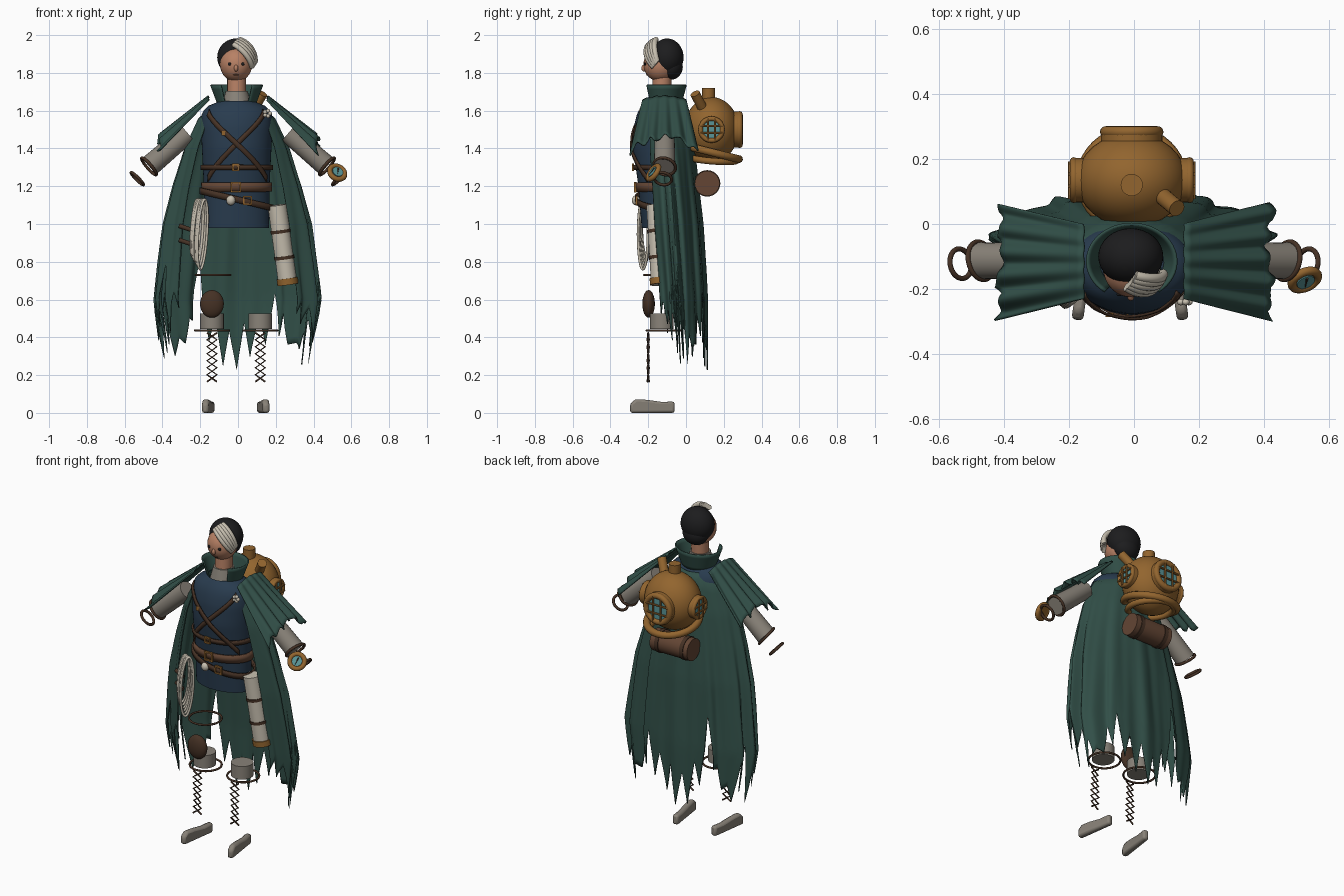
import bpy, bmesh, math, random
from math import sin, cos, pi, radians
from mathutils import Vector

random.seed(4)
if "Cube" in bpy.data.objects:
    bpy.data.objects.remove(bpy.data.objects["Cube"])


def material(name, r, g, b):
    m = bpy.data.materials.new(name)
    m.use_nodes = True
    m.diffuse_color = (r, g, b, 1)
    bsdf = next(n for n in m.node_tree.nodes if n.type == 'BSDF_PRINCIPLED')
    bsdf.inputs["Base Color"].default_value = (r, g, b, 1)
    return m


GREEN = material("cape_green", .031, .078, .064)
BLUE = material("tunic_blue", .022, .045, .078)
GOLD = material("brass", .29, .13, .028)
DARK = material("dark_leather", .06, .031, .018)
LEATHER = material("leather", .125, .06, .034)
SKIN = material("skin", .48, .22, .13)
BLACK = material("hair_black", .012, .012, .013)
WHITE = material("cloth_white", .57, .52, .43)
LINEN = material("linen_grey", .25, .225, .19)
GLASS = material("glass_teal", .1, .3, .31)


# ---- helpers ----
def finish(ob, name, mat, angle=40):
    ob.name = ob.data.name = name
    ob.data.materials.append(mat)
    if ob.type == 'MESH':
        bpy.ops.object.select_all(action='DESELECT')
        ob.select_set(True)
        bpy.context.view_layer.objects.active = ob
        bpy.ops.object.shade_smooth_by_angle(angle=radians(angle))
    return ob


def add_mesh(bm, name, mat, angle=40):
    bmesh.ops.recalc_face_normals(bm, faces=bm.faces)
    me = bpy.data.meshes.new(name)
    bm.to_mesh(me)
    bm.free()
    ob = bpy.data.objects.new(name, me)
    bpy.context.collection.objects.link(ob)
    return finish(ob, name, mat, angle)


def grid(name, nu, nv, fn, mat, thick=0.0, angle=50):
    """Sheet of nu by nv quads through fn(u, v)."""
    bm = bmesh.new()
    rows = [[bm.verts.new(fn(i / nu, j / nv)) for i in range(nu + 1)] for j in range(nv + 1)]
    for a, b in zip(rows, rows[1:]):
        for i in range(nu):
            bm.faces.new((a[i], a[i + 1], b[i + 1], b[i]))
    bmesh.ops.remove_doubles(bm, verts=bm.verts, dist=1e-5)
    ob = add_mesh(bm, name, mat, angle)
    if thick:
        mod = ob.modifiers.new("thickness", 'SOLIDIFY')
        mod.thickness, mod.offset = thick, 0
    return ob


def ball(name, loc, radii, mat):
    bpy.ops.mesh.primitive_uv_sphere_add(segments=32, ring_count=20, location=loc)
    ob = bpy.context.object
    ob.scale = radii
    return finish(ob, name, mat, 60)


def rod(name, a, b, r1, mat, r2=None, sides=24):
    a, b = Vector(a), Vector(b)
    bpy.ops.mesh.primitive_cone_add(vertices=sides, radius1=r1, radius2=r1 if r2 is None else r2,
                                    depth=(b - a).length, location=(a + b) / 2,
                                    rotation=(b - a).to_track_quat('Z', 'Y').to_euler())
    return finish(bpy.context.object, name, mat)


def ring(name, loc, normal, big, small, mat):
    bpy.ops.mesh.primitive_torus_add(major_radius=big, minor_radius=small, major_segments=40, minor_segments=10,
                                     location=loc, rotation=Vector(normal).to_track_quat('Z', 'Y').to_euler())
    return finish(bpy.context.object, name, mat, 70)


def tube(name, pts, r, mat, cyclic=False):
    cu = bpy.data.curves.new(name, 'CURVE')
    cu.dimensions, cu.bevel_depth, cu.bevel_resolution, cu.use_fill_caps = '3D', r, 2, True
    sp = cu.splines.new('POLY')
    sp.points.add(len(pts) - 1)
    for p, co in zip(sp.points, pts):
        p.co = (*co, 1)
    sp.use_cyclic_u = cyclic
    sp.use_smooth = True
    ob = bpy.data.objects.new(name, cu)
    bpy.context.collection.objects.link(ob)
    return finish(ob, name, mat)


def box(name, loc, size, mat):
    bpy.ops.mesh.primitive_cube_add(size=1, location=loc)
    ob = bpy.context.object
    ob.scale = size
    return finish(ob, name, mat, 20)


def lookup(table, x):
    """Piecewise linear reading of rows sorted by rising first value."""
    if x <= table[0][0]:
        return table[0][1:]
    for p, q in zip(table, table[1:]):
        if x <= q[0]:
            t = (x - p[0]) / (q[0] - p[0])
            return [m + (n - m) * t for m, n in zip(p[1:], q[1:])]
    return table[-1][1:]


CX = -.007

# ---- tunic: rows of height, half width, half depth ----
TORSO = [(.98, .172, .105), (1.2, .174, .122), (1.4, .184, .15), (1.52, .19, .145), (1.58, .186, .13),
         (1.62, .165, .112), (1.65, .09, .085)]


def on_torso(ang, z, off=0.0):
    rx, ry = lookup(TORSO, z)
    return (CX + (rx + off) * sin(ang), -.13 - (ry + off) * cos(ang), z)


grid("tunic", 48, 28, lambda u, v: on_torso(u * 2 * pi, .98 + .67 * v), BLUE)


# ---- belts and chest straps that follow the tunic ----
def belt(name, z, half, mat, off=.008, slope=0.0):
    grid(name, 48, 1, lambda u, v: on_torso(u * 2 * pi, z - slope * sin(u * 2 * pi) + half * (2 * v - 1), off),
         mat, .01)


belt("chest_belt", 1.3, .013, DARK)
belt("waist_belt", 1.195, .024, LEATHER)
belt("hip_belt", 1.13, .017, DARK, .018, .045)
for s in (-1, 1):
    grid("cross_strap", 20, 1, lambda u, v: on_torso(s * (-.9 + 1.9 * u), 1.59 - .35 * u + .036 * (v - .5), .009 + .004 * s),
         DARK, .008)


def buckle(x, z, y, w):
    for k in (-1, 1):
        box("buckle_side", (x + k * w, y, z), (.009, .012, 2 * w + .009), GOLD)
        box("buckle_bar", (x, y, z + k * w), (2 * w, .012, .009), GOLD)


buckle(-.012, 1.3, -.281, .015)
buckle(-.012, 1.195, -.268, .024)
buckle(.05, 1.125, -.262, .02)
box("strap_clasp", (-.075, -.28, 1.48), (.025, .012, .025), GOLD)
ball("belt_pouch", (-.038, -.265, 1.125), (.024, .022, .026), WHITE)
for a in range(5):
    ball("shoulder_flower", (.155 + .014 * cos(a * 1.26), -.24, 1.585 + .014 * sin(a * 1.26)), (.011, .01, .011), WHITE)

# ---- neck and head ----
rod("shirt_collar", (CX, -.13, 1.6), (CX, -.13, 1.705), .085, LINEN, .058)
rod("neck", (CX, -.13, 1.67), (CX, -.125, 1.79), .05, SKIN)
ball("face", (-.01, -.135, 1.845), (.085, .09, .092), SKIN)
ball("hair", (-.01, -.1, 1.882), (.1, .087, .1), BLACK)
ball("nape_hair", (-.01, -.08, 1.832), (.078, .063, .068), BLACK)
ball("nose", (-.01, -.222, 1.825), (.011, .014, .018), SKIN)
ball("mouth", (-.01, -.205, 1.79), (.016, .006, .004), LEATHER)
for x in (-.045, .025):
    ball("eye", (x, -.216, 1.847), (.009, .006, .009), BLACK)

# head wrap: overlapping cloth rolls from crown to cheek
for k in range(5):
    t = k / 4
    a = Vector((-.2, -.75, .75)).lerp(Vector((.1, -.35, .95)), t)
    b = Vector((.8, -.47, -.42)).lerp(Vector((1, -.3, -.15)), t)
    path = []
    for i in range(13):
        d = a.lerp(b, i / 12).normalized()
        path.append((-.005 + d.x * .1, -.125 + d.y * .098, 1.876 + d.z * .107))
    tube("head_wrap", path, .015, WHITE)

# ---- stand collar ----
grid("cape_collar", 40, 5, lambda u, v: (CX + (.095 + .042 * v) * sin((2 * u - 1) * 2.5),
                                         -.115 + (.085 + .03 * v) * cos((2 * u - 1) * 2.5),
                                         1.625 + .112 * v), GREEN, .008)

# ---- long cape: rows of height, half width, centre y, half depth ----
CAPE = [(.25, .385, -.03, .135), (.6, .43, -.048, .152), (1.0, .382, -.075, .158), (1.2, .335, -.09, .152),
        (1.4, .275, -.105, .148), (1.56, .2, -.115, .13), (1.62, .12, -.115, .1)]
KNOTS = 48
hem_points = []
for k in range(KNOTS + 1):
    side = abs(2 * k / KNOTS - 1)
    tear = .17 * math.exp(-((side - .22) / .06) ** 2)
    tip = .22 + .15 * random.random() + .3 * side ** 5 + tear
    hem_points.append((k / KNOTS, tip + (k % 2) * random.uniform(.08, .34)))


def cape(u, v):
    ang = (2 * u - 1) * 2.3
    z = 1.62 + (lookup(hem_points, u)[0] - 1.62) * v
    rx, yc, ry = lookup(CAPE, z)
    fold = min(1, v * 1.5) * (.04 * sin(ang * 13 + 2 * v) + .02 * sin(ang * 23 + 1))
    depth = cos(ang) * abs(cos(ang)) ** .35
    return (CX + rx * (1 + fold) * sin(ang), yc + ry * (1 + fold * 1.1) * depth, z)


grid("long_cape", KNOTS * 4, 36, cape, GREEN, .006, 60)

# ---- shoulder capes, sleeves, cuffs and wrist rings ----
for s in (-1, 1):
    jag = [(k / 14, random.uniform(-.08, .04)) for k in range(15)]

    def shoulder(u, v):
        w, v = 2 * u - 1, v * (1 + lookup(jag, u)[0] * v)
        fold = .01 * sin(w * 15 + s) * (.2 + v)
        return (s * (.155 + .268 * v + fold * .6), -.115 + w * (.115 + .065 * v),
                1.677 - .222 * v - .05 * w * w * (.4 + v) + fold)

    grid("shoulder_cape", 56, 14, shoulder, GREEN, .008, 60)
    arm = Vector((s * .76, 0, -.65))
    end = Vector((s * .471, -.113, 1.305))
    rod("sleeve", end - arm * .27, end, .052, LINEN, .057)
    ring("sleeve_cuff", end, (s * .76, -.2, -.65), .059, .008, DARK)
    ring("wrist_ring", (s * .533, -.122, 1.24), (s * .7, -.15, -.7), .046, .008, DARK)

# ---- wrist compass ----
facing = Vector((.35, -.75, .55)).normalized()
dial = Vector((.525, -.172, 1.272))
rod("compass_body", dial - facing * .012, dial + facing * .006, .046, GOLD)
ring("compass_rim", dial, facing, .042, .014, GOLD)
rod("compass_glass", dial, dial + facing * .011, .029, GLASS)
across = facing.cross(Vector((0, 0, 1))).normalized()
needle = facing.cross(across) + across * .4
rod("compass_needle", dial + facing * .012 - needle * .02, dial + facing * .012 + needle * .02, .004, DARK, .001, 8)

# ---- rope coil on one hip ----
for k in range(6):
    w, h = .018 + .003 * (k % 3), .15 + .007 * k
    tube("rope_coil", [(-.228 + .008 * k + w * cos(a * pi / 16) + .012 * sin(a * pi / 16),
                        -.208 - .004 * k + .026 * cos(a * pi / 16),
                        1.13 - h + h * sin(a * pi / 16)) for a in range(32)], .007, WHITE, True)
for z in (.98, .905):
    rod("hip_peg", (-.31, -.16, z + .01), (-.25, -.18, z - .01), .012, DARK, sides=10)

# ---- map tube on the other hip ----
top, low = Vector((.207, -.16, 1.1)), Vector((.264, -.135, .68))
rod("map_tube", top, low, .05, WHITE)
for t, h, r, mat in ((.33, .02, .054, DARK), (.66, .02, .054, DARK), (.96, .04, .056, GOLD)):
    rod("tube_band", top.lerp(low, t - h), top.lerp(low, t + h), r, mat)

# ---- legs: cuffs, rings, lacing and shoes ----
for s in (-1, 1):
    x = -.01 + s * .128
    rod("trouser_cuff", (x, -.128, .445), (x, -.128, .525), .063, LINEN)
    ring("garter_ring", (x, -.118, .437), (0, 0, 1), .09, .006, DARK)
    for side in (-1, 1):
        tube("boot_lacing", [(x + side * (.026 if i % 2 else -.026), -.2 + .004 * side * (i % 3 - 1), .165 + .037 * i)
                             for i in range(8)], .005, DARK)
    profile = [(-.118, 0), (.118, 0), (.118, .06), (.05, .058), (-.03, .069), (-.09, .073), (-.118, .048)]
    bm = bmesh.new()
    face = bm.faces.new([bm.verts.new((-.018, y, z)) for y, z in profile])
    new = bmesh.ops.extrude_face_region(bm, geom=[face])["geom"]
    bmesh.ops.translate(bm, vec=(.036, 0, 0), verts=[g for g in new if isinstance(g, bmesh.types.BMVert)])
    shoe = add_mesh(bm, "shoe", LINEN)
    shoe.location = (-.012 + s * .146, -.178, 0)
    shoe.rotation_euler.z = s * radians(8)
    bev = shoe.modifiers.new("rounding", 'BEVEL')
    bev.width, bev.segments = .012, 2
ring("thigh_ring", (-.132, -.13, .73), (0, 0, 1), .092, .006, DARK)
ball("knee_pad", (-.138, -.198, .577), (.063, .033, .073), DARK)

# ---- diving helmet on the back ----
HELM = Vector((CX, .135, 1.5))
ball("helmet_dome", HELM, (.17, .145, .172), GOLD)


def porthole(normal, dist, r):
    n, up = Vector(normal), Vector((0, 0, 1))
    c = HELM + n * dist
    side = n.cross(up)
    rod("porthole_frame", c - n * .06, c - n * .005, r * .95, GOLD, sides=32)
    rod("porthole_glass", c - n * .006, c + n * .004, r * .7, GLASS, sides=32)
    ring("porthole_rim", c, n, r * .8, r * .18, GOLD)
    for k in (-.26, .26):
        for a, b in ((side, up), (up, side)):
            mid = c + n * .012 + a * r * k
            rod("porthole_bar", mid - b * r * .8, mid + b * r * .8, .006, GOLD, sides=8)


porthole((0, 1, 0), .148, .1)
porthole((1, 0, 0), .178, .072)
porthole((-1, 0, 0), .178, .072)
rod("top_valve", HELM + Vector((0, -.015, .12)), HELM + Vector((0, -.015, .22)), .034, GOLD)
rod("air_pipe", (.07, .1, 1.59), (.132, .048, 1.69), .026, GOLD)
ring("helmet_base", HELM + Vector((0, 0, -.12)), (0, .25, 1), .15, .021, GOLD)
ring("air_hose", HELM + Vector((0, .005, -.152)), (.12, .08, 1), .13, .018, GOLD)

# ---- bedroll under the helmet ----
rod("bedroll", (-.13, .112, 1.215), (.125, .112, 1.215), .066, LEATHER)
for x in (-.09, .08):
    rod("bedroll_strap", (x - .012, .112, 1.215), (x + .012, .112, 1.215), .07, DARK)
